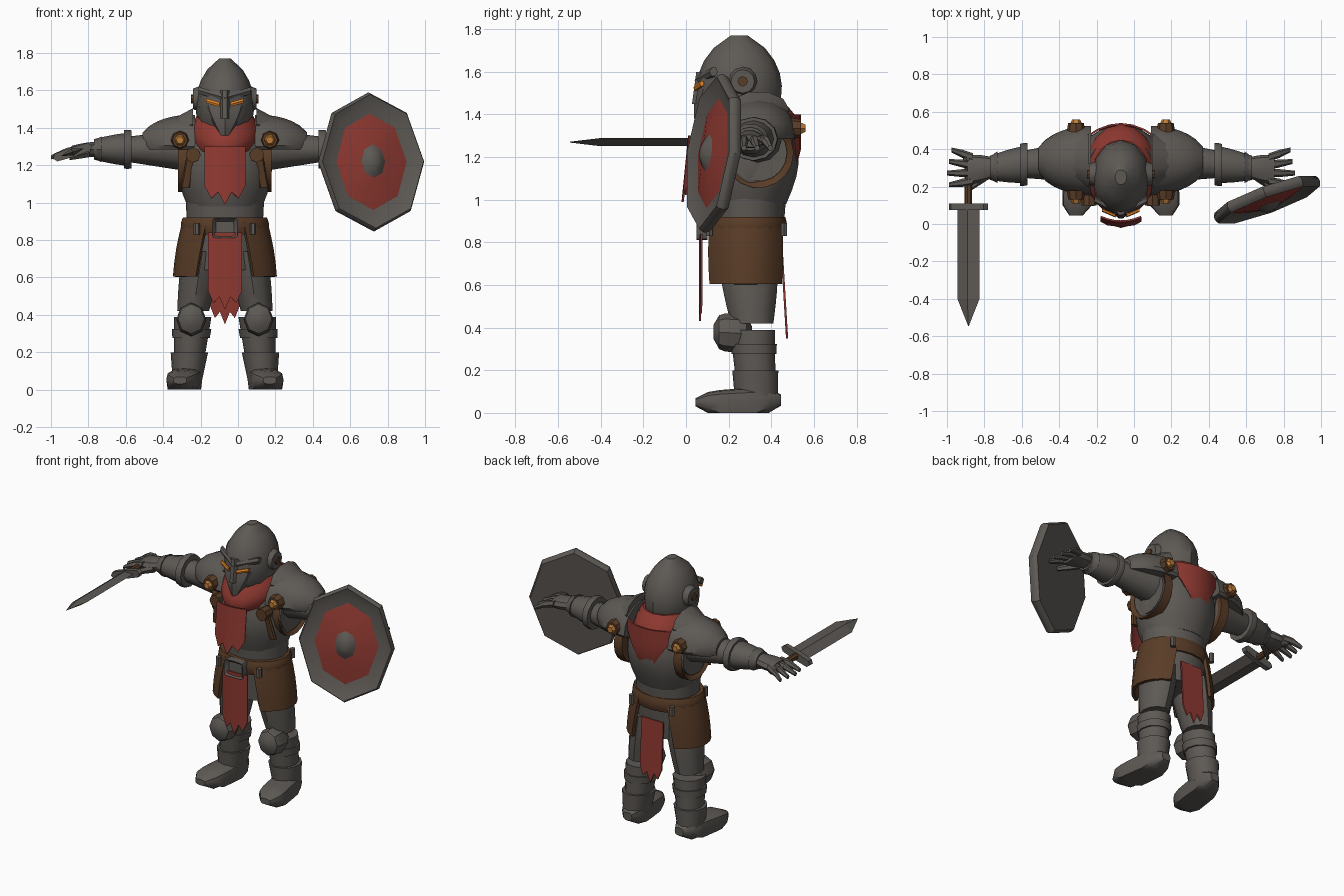
import bpy, bmesh, math
from mathutils import Matrix, Vector

if "Cube" in bpy.data.objects:
    bpy.data.objects.remove(bpy.data.objects["Cube"])

BODY_X = -.07
made = []


def material(name, *rgb):
    m = bpy.data.materials.new(name)
    m.use_nodes = True
    m.diffuse_color = (*rgb, 1)
    shader = m.node_tree.nodes["Principled BSDF"]
    shader.inputs["Base Color"].default_value = m.diffuse_color
    shader.inputs["Roughness"].default_value = .8
    return m


STEEL = material("worn steel", .11, .1, .09)
CLOTH = material("red cloth", .27, .04, .03)
LEATHER = material("brown leather", .1, .045, .02)
BRASS = material("brass", .5, .2, .04)
GLOW = material("orange glow", .85, .25, .02)


def finish(name, bm, mat, both=False, matrix=None):
    """Turn a bmesh into an object; both=True adds the mirrored twin."""
    if matrix:
        bm.transform(matrix)
    for sign, side in ((1, "left_"), (-1, "right_")) if both else ((1, ""),):
        part = bm.copy()
        part.transform(Matrix.Diagonal((sign, 1, 1, 1)))
        bmesh.ops.recalc_face_normals(part, faces=part.faces)
        mesh = bpy.data.meshes.new(side + name)
        part.to_mesh(mesh)
        part.free()
        mesh.materials.append(mat)
        ob = bpy.data.objects.new(side + name, mesh)
        ob.location.x = BODY_X
        bpy.context.collection.objects.link(ob)
        made.append(ob)
    bm.free()


# Profiles: radius factor along a tube
def bulge(amount):
    return lambda t: 1 + amount * math.sin(math.pi * t)


def dome(t):
    return math.sqrt(1 - .85 * t * t)


def pillow(t):
    return math.sqrt(1 - .85 * (2 * t - 1) ** 4)


def egg(t):
    return max(.04, math.sin(math.pi * (t * .83 + .17))) ** .5


def tube(name, mat, start, end, first, last=None, shape=None, sides=12, both=False,
         square=1, warp=None, recess=None, matrix=None):
    """Skin ellipses from start to end; first and last are the end radii."""
    start, end, first = Vector(start), Vector(end), Vector(first)
    last = Vector(last or first)
    path = end - start
    axis = max(range(3), key=lambda k: abs(path[k]))
    u, v = [k for k in range(3) if k != axis]
    steps = 7 if shape else 1
    bm = bmesh.new()
    rows = []
    for step in range(steps + 1):
        t = step / steps
        radius = first.lerp(last, t) * (shape(t) if shape else 1)
        row = []
        for i in range(sides):
            c, s = math.cos(math.tau * i / sides), math.sin(math.tau * i / sides)
            co = start + path * t
            co[u] += radius.x * math.copysign(abs(c) ** square, c)
            co[v] += radius.y * math.copysign(abs(s) ** square, s)
            row.append(bm.verts.new(warp(co) if warp else co))
        rows.append(row)
    for low, high in zip(rows, rows[1:]):
        for i in range(sides):
            bm.faces.new((low[i - 1], low[i], high[i], high[i - 1]))
    bm.faces.new(rows[0])
    cap = bm.faces.new(rows[-1])
    bmesh.ops.recalc_face_normals(bm, faces=bm.faces)
    if recess:
        bm.normal_update()
        bmesh.ops.inset_region(bm, faces=[cap], thickness=recess, use_even_offset=True)
        bmesh.ops.translate(bm, verts=cap.verts[:], vec=path.normalized() * -.025)
    finish(name, bm, mat, both, matrix)


def panel(name, mat, point, columns, thickness, both=False):
    """Thin curved panel; point(u, t) runs u from -1 to 1 and t from top to hem."""
    bm = bmesh.new()
    rows = [[bm.verts.new(point(2 * i / columns - 1, t / 4)) for i in range(columns + 1)] for t in range(5)]
    for low, high in zip(rows, rows[1:]):
        for i in range(columns):
            bm.faces.new((low[i], low[i + 1], high[i + 1], high[i]))
    bmesh.ops.recalc_face_normals(bm, faces=bm.faces)
    bmesh.ops.solidify(bm, geom=bm.faces[:], thickness=thickness)
    finish(name, bm, mat, both)


def cloth(name, half, top, hem, depth):
    def point(u, t):
        z = top + (hem(u) - top) * t
        return half * u, depth(half * u, z), z
    panel(name, CLOTH, point, 6, .01)


def torn(tip, rise):
    return lambda u: tip + rise * abs(u) + .05 * (round(3 * u) % 2)


# Torso and hips
tube("chest_plate", STEEL, (0, .29, .98), (0, .31, 1.43), (.2, .18), (.17, .16), bulge(.35), sides=16)
tube("hips", STEEL, (0, .29, .64), (0, .29, 1.02), (.19, .15), (.21, .18), sides=16)

# Belt and buckle
tube("belt", LEATHER, (0, .28, .83), (0, .28, .92), (.225, .185), shape=bulge(.05), sides=20)
tube("buckle", STEEL, (0, .1, .865), (0, .05, .865), (.068, .055), sides=16, square=.3, recess=.02)
for place, y in ("front", .11), ("back", .46):
    tube(place + "_belt_clip", STEEL, (.15, y, .83), (.15, y, .89), (.017, .017), sides=6, both=True)


# Flared leather hip guards
def hip_guard(u, t):
    angle = math.radians(64 - 8 * t) * u
    flare = bulge(.03)(t)
    return (.228 + .05 * t) * flare * math.cos(angle), .28 + (.19 + .015 * t) * flare * math.sin(angle), .9 - .295 * t


panel("hip_guard", LEATHER, hip_guard, 8, .02, both=True)

# Hanging cloths with torn hems
cloth("front_loincloth", .09, .84, torn(.43, .05), lambda x, z: .07 + x * x)
cloth("back_loincloth", .08, .76, torn(.35, .05), lambda x, z: .47 - .06 * (z - .5))


# Scarf, drooping to a point at the front
def droop(co):
    front = max(0, .28 - co.y) * 4
    return co - Vector((0, .03, .07)) * front ** 2


tube("scarf", CLOTH, (0, .3, 1.3), (0, .28, 1.465), (.18, .23), (.15, .17), bulge(.15), sides=16, warp=droop)
cloth("scarf_front_tail", .11, 1.3, torn(.99, .05), lambda x, z: .01 + .1 * (z - 1.3) + 2 * x * x)
cloth("scarf_back_point", .19, 1.4, lambda u: 1.08 + .3 * abs(u),
      lambda x, z: .54 - 2 * x * x - .5 * max(0, 1.2 - z))

# Helmet with mask, brow, eyes and ear discs
tube("helmet", STEEL, (0, .25, 1.36), (0, .25, 1.77), (.157, .2), shape=egg)
tube("face_mask", STEEL, (0, .1, 1.36), (0, .16, 1.52), (.03, .06), (.125, .11), bulge(.1), sides=8)
tube("nose_ridge", STEEL, (0, .07, 1.6), (0, .05, 1.45), (.025, .025), sides=6)
tube("brow", STEEL, (0, .06, 1.56), (.14, .13, 1.6), (.02, .022), sides=6, both=True)
tube("eye", GLOW, (.03, .045, 1.525), (.1, .075, 1.545), (.01, .014), sides=6, both=True)
EAR = Vector((.13, .266, 1.555))
OUT = Vector((1, 0, 0))
tube("ear_disc", STEEL, EAR, EAR + OUT * .04, (.07, .07), (.055, .055), both=True)
tube("ear_rivet", LEATHER, EAR, EAR + OUT * .05, (.024, .024), sides=8, both=True)

# Arm landmarks, left side
SHOULDER = Vector((.18, .34, 1.28))
ELBOW = Vector((.5, .32, 1.285))
WRIST = Vector((.7, .3, 1.285))
tube("upper_arm", STEEL, SHOULDER, ELBOW, (.12, .115), (.075, .07), both=True)
tube("bracer", STEEL, ELBOW, WRIST, (.1, .09), (.065, .055), bulge(.06), both=True)
tube("elbow_rim", STEEL, ELBOW, ELBOW.lerp(WRIST, .2), (.112, .102), shape=bulge(.02), both=True)
tube("glove_cuff", STEEL, ELBOW.lerp(WRIST, .8), WRIST, (.085, .072), (.06, .05), sides=10, both=True)


# Shoulder pads, armhole straps and studs
def flat_base(co):
    co.z = max(co.z, 1.285)
    return co


tube("shoulder_pad", STEEL, (.16, .34, 1.3), (.44, .34, 1.31), (.185, .17), shape=dome, sides=16, both=True,
     warp=flat_base)
tube("shoulder_collar", STEEL, (.17, .34, 1.42), (.26, .34, 1.4), (.145, .09), (.1, .06), sides=10, both=True)
tube("armhole_strap", LEATHER, (.19, .34, 1.22), (.25, .34, 1.22), (.165, .165), sides=18, both=True, recess=.03)
tube("armhole", STEEL, (.19, .34, 1.22), (.24, .34, 1.22), (.134, .134), sides=18, both=True)
for place, y, way in ("front", .18, -1), ("back", .49, 1):
    stud = Vector((.24, y, 1.335))
    out = Vector((0, way * .05, 0))
    tube(place + "_stud_base", LEATHER, stud, stud + out, (.05, .05), (.042, .042), sides=8, both=True)
    tube(place + "_stud", BRASS, stud + out, stud + out * 1.4, (.03, .03), (.02, .02), sides=6, both=True)
tube("strap_button", LEATHER, (.17, .17, 1.255), (.17, .1, 1.255), (.04, .04), sides=8, both=True)
tube("chest_strap", LEATHER, (.18, .14, 1.25), (.21, .17, 1.08), (.025, .015), sides=8, both=True)

# Hands with fanned fingers
tube("palm", STEEL, WRIST, (.82, .29, 1.275), (.06, .042), (.075, .03), bulge(.1), sides=10, both=True)
for k, finger in enumerate(("index", "middle", "ring", "little")):
    root = Vector((.79, .23 + .042 * k, 1.285))
    knuckle = root + Vector((.06, .01 * (k - 1), -.012))
    tip = knuckle + Vector((.08 - .012 * abs(k - 1), .01 * (k - 1), -.03))
    tube(finger + "_finger", STEEL, root, knuckle, (.022, .022), sides=6, both=True)
    tube(finger + "_fingertip", STEEL, knuckle, tip, (.021, .021), (.013, .013), sides=6, both=True)
tube("thumb", STEEL, (.72, .26, 1.27), (.83, .175, 1.24), (.03, .03), (.015, .015), sides=6, both=True)

# Leg landmarks, left side
HIP = Vector((.12, .29, .74))
KNEE = Vector((.17, .31, .42))
ANKLE = Vector((.195, .33, .1))
tube("thigh", STEEL, HIP, KNEE, (.105, .14), (.085, .1), bulge(.06), both=True)
tube("greave", STEEL, KNEE.lerp(ANKLE, .1), ANKLE, (.1, .105), (.075, .09), both=True)
tube("calf_band", STEEL, KNEE.lerp(ANKLE, .3), KNEE.lerp(ANKLE, .45), (.105, .11), (.1, .105), both=True)
tube("knee_guard", STEEL, (.18, .13, .38), (.18, .31, .37), (.08, .09), shape=pillow, sides=8, both=True)
tube("boot_cuff", STEEL, (.19, .325, .2), (.2, .33, .06), (.1, .108), (.08, .1), both=True)


def flat_sole(co):
    co.z = co.z if co.z > .02 else 0
    return co


tube("boot", STEEL, (.24, .045, .05), (.19, .445, .06), (.092, .05), (.082, .068), pillow, both=True, square=.65,
     warp=flat_sole)

# Sword held in the right hand
grip = Matrix.Translation((-.815, 0, 1.27)) @ Matrix.Rotation(math.radians(-18), 4, "Y")
tube("sword_blade", STEEL, (0, .1, 0), (0, -.4, 0), (.062, .02), sides=4, matrix=grip)
tube("sword_point", STEEL, (0, -.4, 0), (0, -.545, 0), (.062, .02), (.002, .002), sides=4, matrix=grip)
tube("sword_guard", STEEL, (0, .075, 0), (0, .11, 0), (.11, .026), sides=8, square=.5, matrix=grip)
tube("sword_handle", LEATHER, (0, .1, 0), (0, .34, 0), (.021, .021), sides=8, matrix=grip)
tube("sword_pommel", STEEL, (0, .33, 0), (0, .37, 0), (.03, .03), shape=pillow, sides=8, matrix=grip)

# Octagonal shield on the left arm
tilt = Matrix.Translation((.78, .135, 1.217)) @ Matrix.Rotation(math.radians(20), 4, "Z")
tilt @= Matrix.Rotation(math.radians(-7), 4, "X")
tube("shield_rim", STEEL, (0, .025, 0), (0, -.035, 0), (.288, .36), shape=bulge(.04), sides=8, matrix=tilt, recess=.05)
tube("shield_face", CLOTH, (0, 0, 0), (0, -.04, 0), (.24, .31), (.08, .11), sides=8, matrix=tilt)
tube("shield_boss", STEEL, (0, 0, 0), (0, -.07, 0), (.105, .14), (.06, .08), dome, sides=8, matrix=tilt)

# Smooth shading with sharp creases
for ob in bpy.context.selected_objects:
    ob.select_set(False)
for ob in made:
    ob.select_set(True)
bpy.context.view_layer.objects.active = made[0]
bpy.ops.object.shade_smooth_by_angle(angle=math.radians(35))
